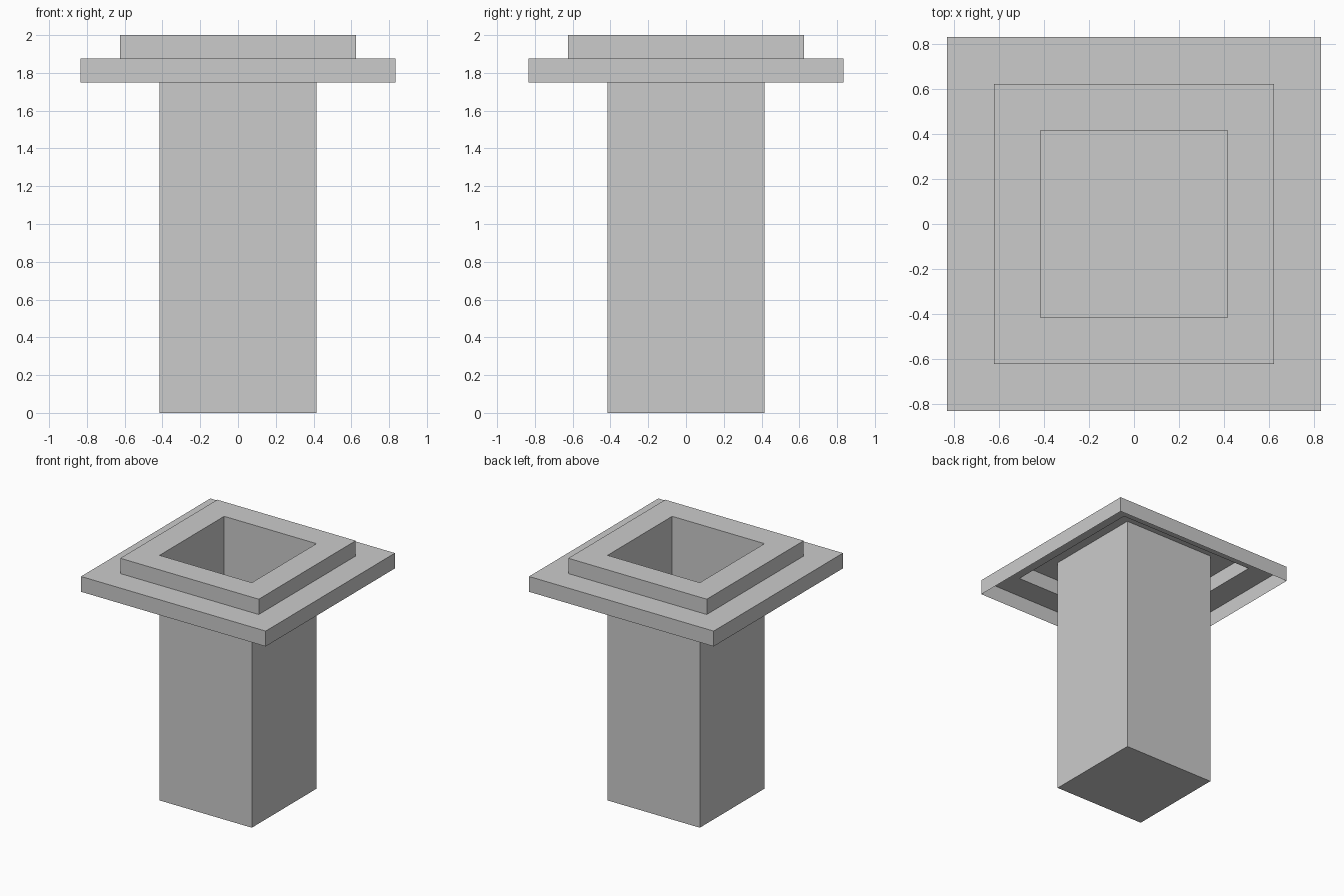
import bpy
import bmesh

# Remove the default cube
cube = bpy.data.objects.get("Cube")
if cube:
    bpy.data.objects.remove(cube, do_unlink=True)

# Plain grey material
grey = bpy.data.materials.new("plain grey")
grey.use_nodes = True
colour = (0.6, 0.6, 0.6, 1)
grey.diffuse_color = colour
grey.node_tree.nodes["Principled BSDF"].inputs["Base Color"].default_value = colour


def square_shell(name, profile, floor=False):
    """Sweep (half width, height) points around a square as a thin sheet."""
    bm = bmesh.new()
    corners = ((-1, -1), (1, -1), (1, 1), (-1, 1))
    rings = [[bm.verts.new((r * x, r * y, z)) for x, y in corners]
             for r, z in profile]
    for low, high in zip(rings, rings[1:]):
        for i in range(4):
            j = (i + 1) % 4
            bm.faces.new((low[i], low[j], high[j], high[i]))
    if floor:
        bm.faces.new(rings[0][::-1])
    mesh = bpy.data.meshes.new(name)
    bm.to_mesh(mesh)
    bm.free()
    mesh.materials.append(grey)
    obj = bpy.data.objects.new(name, mesh)
    bpy.context.collection.objects.link(obj)
    return obj


top, step, skirt = 2.0, 1.875, 1.75
shaft, collar, flange = 5 / 12, 5 / 8, 5 / 6

# Square shaft, closed at the base and open at the top
square_shell("hollow_shaft", [(shaft, 0), (shaft, top)], floor=True)

# Stepped rim, open underneath
square_shell("stepped_rim", [(flange, skirt), (flange, step), (collar, step),
                             (collar, top), (shaft, top)])
